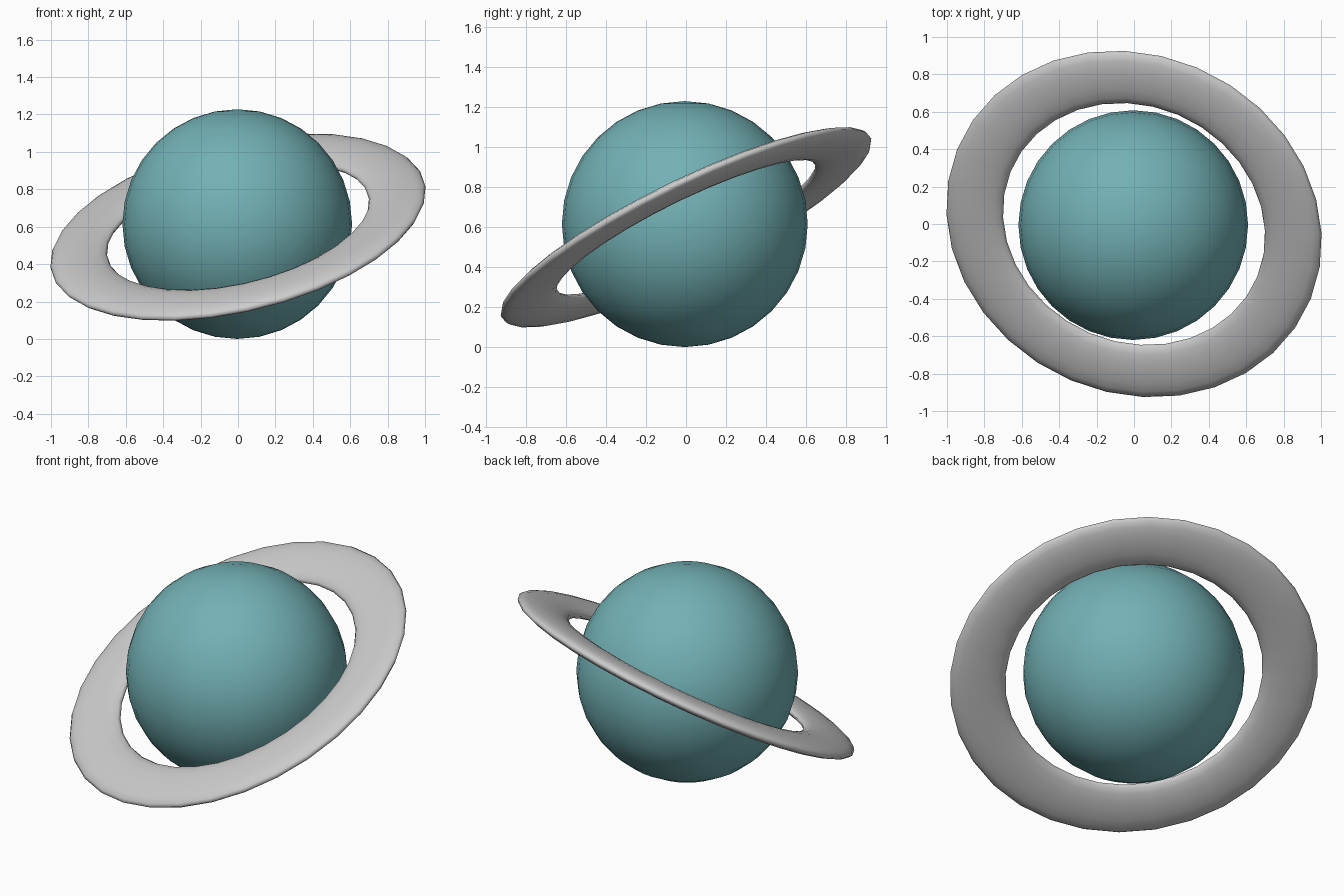
import bpy, bmesh, math
from mathutils import Vector

if "Cube" in bpy.data.objects:
    bpy.data.objects.remove(bpy.data.objects["Cube"])


def material(name, rgb):
    m = bpy.data.materials.new(name)
    m.diffuse_color = (*rgb, 1.0)
    m.use_nodes = True
    m.node_tree.nodes["Principled BSDF"].inputs["Base Color"].default_value = m.diffuse_color
    return m


teal = material("teal", (0.17, 0.44, 0.46))
grey = material("light grey", (0.60, 0.60, 0.60))


def add_object(name, bm, mat):
    bmesh.ops.recalc_face_normals(bm, faces=bm.faces)
    for f in bm.faces:
        f.smooth = True
    me = bpy.data.meshes.new(name)
    bm.to_mesh(me)
    bm.free()
    me.materials.append(mat)
    ob = bpy.data.objects.new(name, me)
    bpy.context.collection.objects.link(ob)
    return ob


# planet ball
bm = bmesh.new()
bmesh.ops.create_uvsphere(bm, u_segments=32, v_segments=16, radius=0.614)
planet = add_object("planet_ball", bm, teal)
planet.location = (-0.004, -0.006, 0.614)

# tilted ring: a torus flattened along its axis
MAJOR, MINOR = 32, 16
RADIUS, HALF_WIDTH, HALF_THICK = 0.872, 0.155, 0.041
normal = Vector((-0.21, -0.43, 0.875)).normalized()
turn = Vector((0, 0, 1)).rotation_difference(normal)
bm = bmesh.new()
loops = []
for i in range(MAJOR):
    a = 2 * math.pi * i / MAJOR
    loop = []
    for j in range(MINOR):
        t = 2 * math.pi * j / MINOR
        r = RADIUS + HALF_WIDTH * math.cos(t)
        p = Vector((r * math.cos(a), r * math.sin(a), HALF_THICK * math.sin(t)))
        loop.append(bm.verts.new(turn @ p))
    loops.append(loop)
for i in range(MAJOR):
    p, q = loops[i], loops[(i + 1) % MAJOR]
    for j in range(MINOR):
        k = (j + 1) % MINOR
        bm.faces.new((p[j], q[j], q[k], p[k]))
ring = add_object("planet_ring", bm, grey)
ring.location = (0, 0, 0.598)
